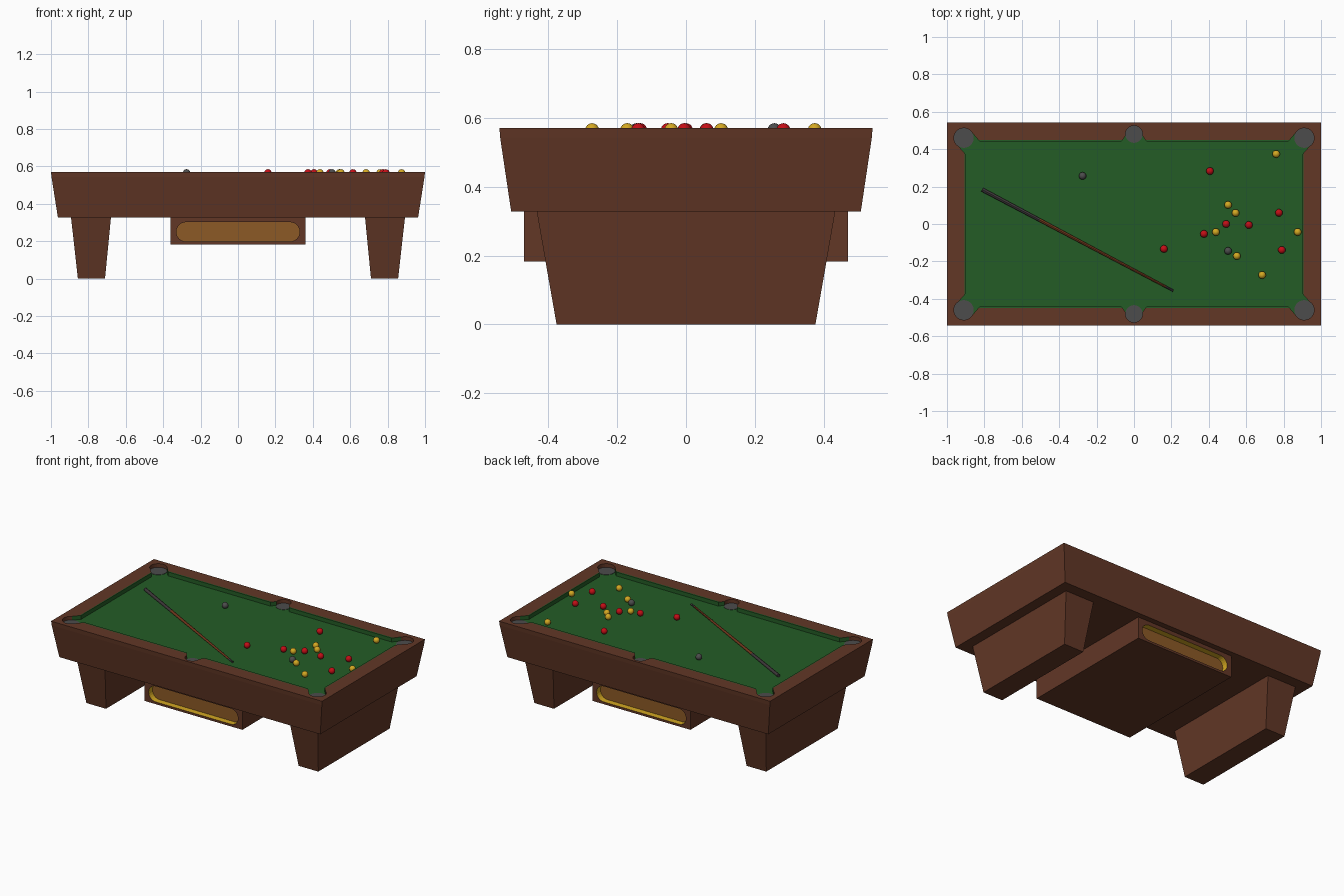
import bpy, bmesh, math
from mathutils import Vector

if "Cube" in bpy.data.objects:
    bpy.data.objects.remove(bpy.data.objects["Cube"])


def srgb(r, g, b):
    f = lambda c: c / 12.92 if c <= 0.04045 else ((c + 0.055) / 1.055) ** 2.4
    return (f(r / 255), f(g / 255), f(b / 255), 1)


def material(name, *rgb):
    m = bpy.data.materials.new(name)
    m.diffuse_color = srgb(*rgb)
    m.use_nodes = True
    m.node_tree.nodes["Principled BSDF"].inputs["Base Color"].default_value = m.diffuse_color
    return m


WOOD = material("brown_wood", 98, 55, 38)
FELT = material("green_felt", 36, 92, 38)
GREY = material("dark_grey", 76, 76, 76)
RED = material("red", 196, 14, 22)
GOLD = material("gold_yellow", 212, 168, 34)
BRONZE = material("bronze", 140, 90, 38)
CUE_WOOD = material("cue_brown", 112, 56, 28)
CUE_DARK = material("cue_charcoal", 62, 56, 58)


def finish(name, bm, mats, smooth=False):
    bmesh.ops.recalc_face_normals(bm, faces=bm.faces)
    me = bpy.data.meshes.new(name)
    bm.to_mesh(me)
    bm.free()
    for m in mats:
        me.materials.append(m)
    for p in me.polygons:
        p.use_smooth = smooth
    ob = bpy.data.objects.new(name, me)
    bpy.context.collection.objects.link(ob)
    return ob


def ring(bm, pts):
    return [bm.verts.new(p) for p in pts]


def rect(hx, hy, z, cx=0):
    return [(cx + sx * hx, sy * hy, z) for sx, sy in ((-1, -1), (1, -1), (1, 1), (-1, 1))]


def bridge(bm, a, b, mat=0):
    n = len(a)
    for i in range(n):
        j = (i + 1) % n
        bm.faces.new((a[i], a[j], b[j], b[i])).material_index = mat


def fill_between(bm, a, b):
    # flat face between an outer loop and the hole inside it
    edges = []
    for loop in (a, b):
        for i in range(len(loop)):
            pair = (loop[i], loop[(i + 1) % len(loop)])
            edges.append(bm.edges.get(pair) or bm.edges.new(pair))
    bmesh.ops.triangle_fill(bm, edges=edges, use_beauty=True)


TOP, BED = 0.571, 0.545
CORNER, CORNER_R = (0.91, 0.46), 0.053
MIDDLE, MIDDLE_R = (0, 0.48), 0.046


# One quarter of the rail outline: (rail point, cushion lip point, on pocket arc)
def arc(c, r, a0, a1, n):
    out = []
    for i in range(n + 1):
        a = math.radians(a0 + (a1 - a0) * i / n)
        p = (c[0] + r * math.cos(a), c[1] + r * math.sin(a))
        out.append((p, p, True))
    return out


quarter = arc(MIDDLE, MIDDLE_R, 90, -10, 8)
quarter += [((0.06, 0.45), (0.068, 0.44), False), ((0.83, 0.45), (0.825, 0.44), False)]
quarter += arc(CORNER, CORNER_R, 150, -60, 14)
quarter += [((0.905, 0.375), (0.898, 0.37), False)]


def mirror(items, sx, sy):
    return [((a[0] * sx, a[1] * sy), (b[0] * sx, b[1] * sy), f) for a, b, f in reversed(items)]


half = quarter + mirror(quarter, 1, -1)
outline = half + mirror(half, -1, 1)[1:-1]

# Table body: tapered sides, rail top, cushions and bed
bm = bmesh.new()
o1 = ring(bm, rect(1, 0.542, TOP))
o2 = ring(bm, rect(0.997, 0.54, 0.543))
o3 = ring(bm, rect(0.963, 0.508, 0.328))
bridge(bm, o1, o2)
bridge(bm, o2, o3)
bm.faces.new(o3)
rail = ring(bm, [(*a, TOP) for a, b, f in outline])
lip = [v if f else bm.verts.new((*b, TOP)) for v, (a, b, f) in zip(rail, outline)]
bed = ring(bm, [(*b, BED) for a, b, f in outline])
fill_between(bm, o1, rail)
n = len(outline)
for i in range(n):
    j = (i + 1) % n
    wall = bm.faces.new((lip[i], lip[j], bed[j], bed[i]))
    wall.material_index = 0 if outline[i][2] and outline[j][2] else 1
    strip = list(dict.fromkeys((rail[i], rail[j], lip[j], lip[i])))
    if len(strip) > 2:
        bm.faces.new(strip).material_index = 1
bm.faces.new(bed).material_index = 1
finish("table_body", bm, [WOOD, FELT])

# Pocket discs
bm = bmesh.new()
for sy in (-1, 1):
    for x, y, r in ((-CORNER[0], CORNER[1], CORNER_R), (0, MIDDLE[1], MIDDLE_R),
                    (CORNER[0], CORNER[1], CORNER_R)):
        v = [(x + r * math.cos(k * math.pi / 16), sy * y + r * math.sin(k * math.pi / 16))
             for k in range(32)]
        low = ring(bm, [(*p, BED - 0.001) for p in v])
        high = ring(bm, [(*p, BED + 0.002) for p in v])
        bridge(bm, low, high)
        bm.faces.new(low)
        bm.faces.new(high)
finish("pockets", bm, [GREY])

# Tapered legs
for name, s in (("left_leg", -1), ("right_leg", 1)):
    bm = bmesh.new()
    a = ring(bm, rect(0.0725, 0.376, 0, s * 0.7835))
    b = ring(bm, rect(0.107, 0.434, 0.33, s * 0.786))
    bridge(bm, a, b)
    bm.faces.new(a)
    bm.faces.new(b)
    finish(name, bm, [WOOD])

# Ball return box with a rounded recess at front and back
bm = bmesh.new()
HX, HY, Z0, Z1 = 0.362, 0.471, 0.183, 0.33
ends = []
for s in (-1, 1):
    ends.append(ring(bm, [(-HX, s * HY, Z0), (HX, s * HY, Z0), (HX, s * HY, Z1), (-HX, s * HY, Z1)]))
    R = 0.052
    slot = []
    for k in range(26):
        a = math.pi * (k if k < 13 else k - 1) / 12 - math.pi / 2
        cx = (0.33 - R) * (1 if k < 13 else -1)
        slot.append((cx + R * math.cos(a), 0.25 + R * math.sin(a)))
    rim = ring(bm, [(x, s * HY, z) for x, z in slot])
    back = ring(bm, [(x, s * (HY - 0.04), z) for x, z in slot])
    fill_between(bm, ends[-1], rim)
    bridge(bm, rim, back, 1)
    bm.faces.new(back).material_index = 2
bridge(bm, *ends)
finish("ball_return_box", bm, [WOOD, GOLD, BRONZE])

# Balls
BALLS = {
    "red_ball": (RED, [(.406, .283), (.775, .06), (.492, 0), (.614, -.005), (.374, -.053),
                       (.16, -.133), (.79, -.139)]),
    "yellow_ball": (GOLD, [(.76, .374), (.503, .102), (.543, .059), (.438, -.043), (.875, -.043),
                           (.55, -.171), (.685, -.273)]),
    "dark_ball": (GREY, [(.503, -.144), (-.275, .257)]),
}
for name, (mat, places) in BALLS.items():
    for x, y in places:
        bm = bmesh.new()
        bmesh.ops.create_uvsphere(bm, u_segments=20, v_segments=12, radius=0.02)
        bmesh.ops.translate(bm, verts=bm.verts, vec=(x, y, BED + 0.02))
        finish(name, bm, [mat], True)

# Cue stick: tapered rod with dark butt and tip
bm = bmesh.new()
start, end = Vector((-0.812, 0.184, BED + 0.011)), Vector((0.21, -0.357, BED + 0.007))
side = (end - start).cross(Vector((0, 0, 1))).normalized()
up = side.cross(end - start).normalized()
loops = []
for t in (0, 0.3, 0.96, 1):
    c, r = start.lerp(end, t), 0.011 - 0.005 * t
    loops.append(ring(bm, [c + r * (side * math.cos(k * math.pi / 6) + up * math.sin(k * math.pi / 6))
                           for k in range(12)]))
for i, m in enumerate((1, 0, 1)):
    bridge(bm, loops[i], loops[i + 1], m)
for loop in (loops[0], loops[-1]):
    bm.faces.new(loop).material_index = 1
cue = finish("cue_stick", bm, [CUE_WOOD, CUE_DARK])
bpy.context.view_layer.objects.active = cue
cue.select_set(True)
bpy.ops.object.shade_smooth_by_angle()
